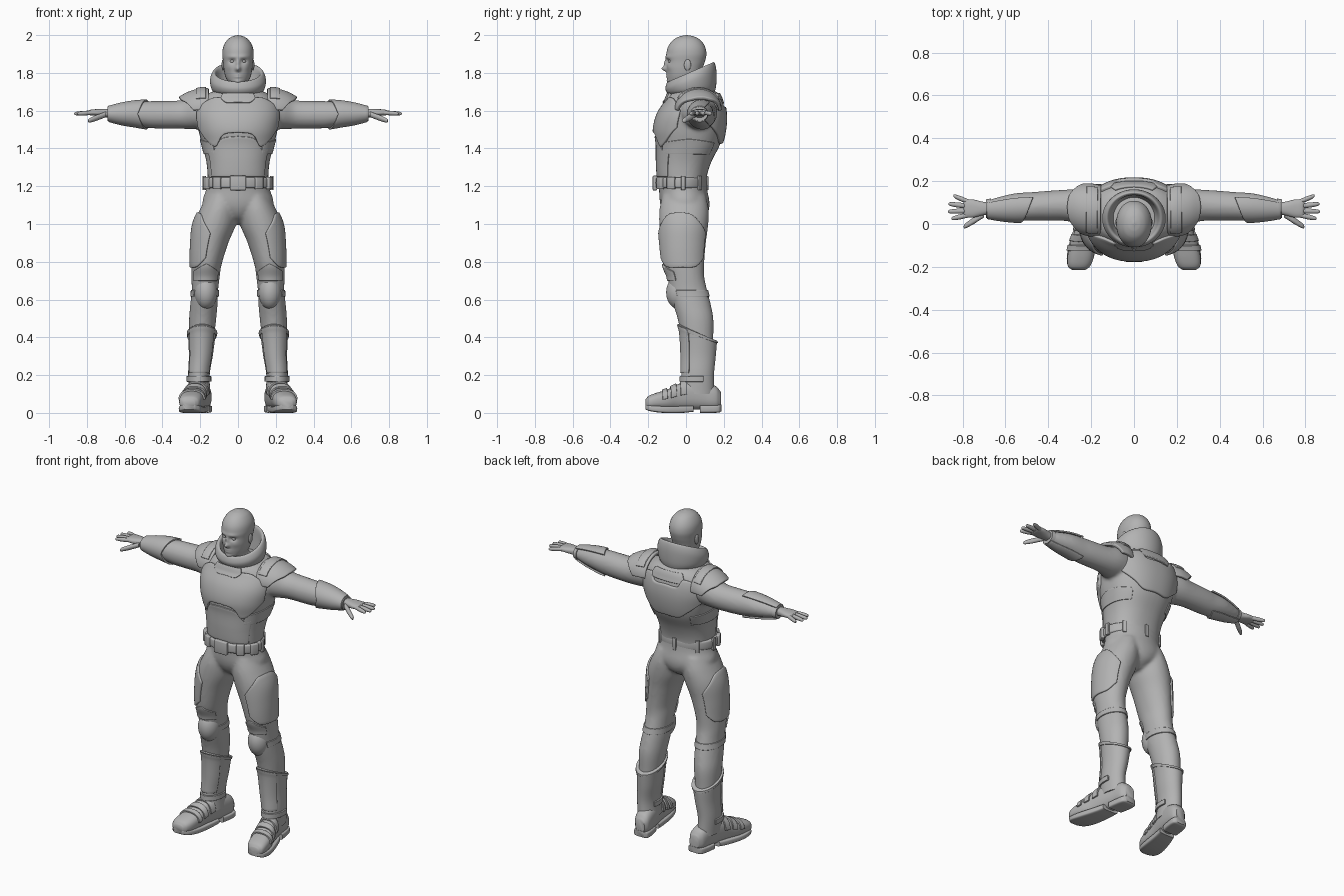
import bpy, bmesh, math
from mathutils import Vector

cube = bpy.data.objects.get("Cube")
if cube:
    bpy.data.objects.remove(cube, do_unlink=True)

grey = bpy.data.materials.new("plain grey")
grey.use_nodes = True
GREY = (0.45, 0.45, 0.45, 1)
grey.diffuse_color = GREY
grey.node_tree.nodes["Principled BSDF"].inputs["Base Color"].default_value = GREY


def sample(rows, t):
    """Smoothly interpolate rows of (t, values...) and return five values."""
    last = len(rows) - 1
    get = lambda i, j: rows[i][j] if j < len(rows[i]) else 0.0
    k = max([i for i in range(last) if rows[i][0] <= t] or [0])

    def tangent(i, j):
        a, b = max(i - 1, 0), min(i + 1, last)
        return (get(b, j) - get(a, j)) / (rows[b][0] - rows[a][0])

    h = rows[k + 1][0] - rows[k][0]
    s = (t - rows[k][0]) / h
    s2, s3 = s * s, s * s * s
    return [(2 * s3 - 3 * s2 + 1) * get(k, j) + (s3 - 2 * s2 + s) * h * tangent(k, j)
            + (3 * s2 - 2 * s3) * get(k + 1, j) + (s3 - s2) * h * tangent(k + 1, j)
            for j in range(1, 6)]


def point(rows, t, angle, axis, power):
    """Point on a lofted surface; rows hold t, centre u, centre v, radius u, radius v, slope."""
    cu, cv, ru, rv, slope = sample(rows, t)
    c, s = math.cos(angle), math.sin(angle)
    u = cu + ru * math.copysign(abs(c) ** (2 / power), c)
    v = cv + rv * math.copysign(abs(s) ** (2 / power), s)
    t += slope * (v - cv)
    return Vector({"x": (t, u, v), "y": (u, t, v), "z": (u, v, t)}[axis])


def add_loft(bm, rows, axis="z", power=2.0, side=1, segs=40, steps=5):
    ts = [a[0] + (b[0] - a[0]) * i / steps for a, b in zip(rows, rows[1:]) for i in range(steps)]
    loops = []
    for t in ts + [rows[-1][0]]:
        ring = [point(rows, t, math.tau * i / segs, axis, power) for i in range(segs)]
        loops.append([bm.verts.new((p.x * side, p.y, p.z)) for p in ring])
    for a, b in zip(loops, loops[1:]):
        for i in range(segs):
            j = (i + 1) % segs
            bm.faces.new((a[i], a[j], b[j], b[i]))
    bm.faces.new(loops[0])
    bm.faces.new(loops[-1])


def finish(name, bm, mirror=False):
    bmesh.ops.recalc_face_normals(bm, faces=bm.faces)
    for f in bm.faces:
        f.smooth = True
    for e in bm.edges:
        if len(e.link_faces) == 2 and e.calc_face_angle() > math.radians(50):
            e.smooth = False
    me = bpy.data.meshes.new(name)
    bm.to_mesh(me)
    bm.free()
    me.materials.append(grey)
    ob = bpy.data.objects.new(name, me)
    bpy.context.scene.collection.objects.link(ob)
    if mirror:
        ob.modifiers.new("Mirror", "MIRROR").use_mirror_merge = False
    return ob


def loft(name, rows, axis="z", power=2.0, mirror=False, **kw):
    bm = bmesh.new()
    add_loft(bm, rows, axis, power, **kw)
    return finish(name, bm, mirror)


def plate(name, rows, mid, half, lo, hi, d, axis="z", power=2.0, mirror=False, nu=32, nv=14):
    """Raised armour panel on a loft; lo and hi are bounds along t, or rows by distance from the middle."""
    edge = lambda b, w: sample(b, abs(w))[0] if isinstance(b, list) else b
    bm = bmesh.new()
    grid = []
    for i in range(nu + 1):
        w = 2 * i / nu - 1
        a, b = edge(lo, w), edge(hi, w)
        grid.append([bm.verts.new(point(rows, a + (b - a) * j / nv, math.radians(mid + half * w), axis, power))
                     for j in range(nv + 1)])
    for i in range(nu):
        for j in range(nv):
            bm.faces.new((grid[i][j], grid[i + 1][j], grid[i + 1][j + 1], grid[i][j + 1]))
    ob = finish(name, bm, mirror)
    solid = ob.modifiers.new("Solidify", "SOLIDIFY")
    solid.thickness, solid.offset = 2 * d, 0
    bevel = ob.modifiers.new("Bevel", "BEVEL")
    bevel.width, bevel.segments = d * 0.5, 2
    bevel.limit_method, bevel.angle_limit = "ANGLE", math.radians(50)
    return ob


def box(name, loc, size, turn=0.0):
    bm = bmesh.new()
    bmesh.ops.create_cube(bm, size=1)
    for v in bm.verts:
        v.co = Vector(a * b for a, b in zip(v.co, size))
    bmesh.ops.bevel(bm, geom=bm.edges[:], offset=min(size) * 0.22, segments=3, profile=0.5, affect="EDGES")
    ob = finish(name, bm)
    ob.location, ob.rotation_euler.z = loc, turn


def ball(name, loc, size):
    bm = bmesh.new()
    bmesh.ops.create_uvsphere(bm, u_segments=32, v_segments=20, radius=1)
    for v in bm.verts:
        v.co = Vector(a * b + c for a, b, c in zip(v.co, size, loc))
    return finish(name, bm, True)


# Body suit: torso, pelvis, legs and arms blended into one skin
torso = [(1.16, 0, -.015, .155, .12), (1.25, 0, -.02, .16, .13), (1.33, 0, -.01, .168, .145),
         (1.42, 0, .012, .19, .168), (1.5, 0, .018, .21, .182), (1.58, 0, .03, .22, .174),
         (1.65, 0, .045, .2, .145), (1.7, 0, .045, .14, .115), (1.715, 0, .045, .06, .06)]
pelvis = [(1, 0, 0, .03, .05), (1.04, 0, 0, .1, .105), (1.1, 0, -.005, .185, .13),
          (1.18, 0, -.015, .17, .128), (1.24, 0, -.02, .162, .128)]
leg = [(.3, .195, .065, .055, .08), (.4, .192, .06, .065, .085), (.5, .187, .05, .072, .095),
       (.58, .18, .03, .072, .1), (.65, .175, .012, .07, .1), (.72, .172, 0, .075, .097),
       (.78, .168, -.012, .08, .108), (.9, .148, -.015, .097, .12), (1, .122, -.012, .112, .13),
       (1.08, .1, -.01, .1, .13), (1.15, .085, -.01, .08, .115)]
arm = [(.12, .06, 1.6, .09, .09), (.22, .07, 1.592, .095, .09), (.3, .086, 1.58, .075, .076),
       (.4, .085, 1.578, .07, .073), (.47, .082, 1.579, .067, .071), (.55, .08, 1.583, .064, .061),
       (.62, .076, 1.583, .053, .049), (.685, .072, 1.583, .038, .032)]
bm = bmesh.new()
add_loft(bm, torso, power=2.3)
add_loft(bm, pelvis)
for side in (1, -1):
    add_loft(bm, leg, side=side)
    add_loft(bm, arm, axis="x", side=side)
suit = finish("body_suit", bm)
remesh = suit.modifiers.new("Remesh", "REMESH")
remesh.mode, remesh.voxel_size, remesh.use_smooth_shade = "VOXEL", .01, True
soft = suit.modifiers.new("Smooth", "SMOOTH")
soft.factor, soft.iterations = .5, 5

# Torso armour
plate("chest_plate", torso, -90, 72, [(0, 1.485), (.27, 1.472), (.5, 1.41), (1, 1.51)],
      [(0, 1.665), (.4, 1.665), (.6, 1.66), (1, 1.6)], .012, power=2.3)
plate("chest_clasp", torso, -90, 24, [(0, 1.635), (.6, 1.635), (1, 1.66)], 1.685, .018, power=2.3)
plate("belly_plate", torso, -90, 58, 1.25, [(0, 1.465), (.4, 1.45), (.7, 1.39), (1, 1.4)], .005, power=2.3)
plate("back_plate", torso, 90, 62, [(0, 1.43), (.35, 1.43), (.6, 1.47), (1, 1.53)],
      [(0, 1.62), (.3, 1.62), (.45, 1.66), (1, 1.63)], .013, power=2.3)
plate("upper_back_plate", torso, 90, 30, 1.635, 1.69, .008, power=2.3)
plate("rib_plate", torso, 0, 50, 1.37, [(0, 1.45), (1, 1.43)], .005, power=2.3, mirror=True)

# Flared collar, open at the top
collar = [(0, 0, .035, .115, .115), (1, 0, .03, .14, .13), (2, 0, .026, .148, .135), (3, 0, .025, .134, .126),
          (4, 0, .025, .118, .112), (5, 0, .028, .108, .104), (6, 0, .032, .09, .09)]
heights = [(0, 1.685, .05), (1, 1.715, .16), (2, 1.765, .34), (3, 1.803, .42),
           (4, 1.8, .42), (5, 1.75, .3), (6, 1.685, .05)]
bm = bmesh.new()
add_loft(bm, collar, segs=64)
for v in bm.verts:
    h, slope = sample(heights, v.co.z)[:2]
    v.co.z = h + slope * (v.co.y - .03)
finish("collar", bm)
loft("collar_base", [(1.655, 0, .04, .165, .15), (1.675, 0, .04, .16, .148), (1.7, 0, .04, .12, .12)])

# Head, sculpted with soft bumps at (x, z, push, width, height)
head = [(1.66, 0, .03, .065, .07), (1.72, 0, .018, .058, .068), (1.745, 0, -.01, .052, .08),
        (1.78, 0, -.01, .067, .088), (1.82, 0, -.008, .075, .094), (1.86, 0, -.002, .079, .102),
        (1.9, 0, .002, .083, .106), (1.94, 0, .003, .077, .097), (1.975, 0, .004, .056, .071),
        (1.993, 0, .004, .03, .038), (2, 0, .004, .003, .004)]
bumps = [(0, 1.822, -.026, .013, .014), (0, 1.852, -.012, .01, .02), (.03, 1.862, .012, .017, .011),
         (.028, 1.885, -.005, .03, .01), (0, 1.783, -.009, .022, .011), (0, 1.784, .006, .02, .003),
         (0, 1.752, -.007, .02, .014), (.045, 1.83, -.004, .018, .018)]
face = loft("head", head, power=2.1, segs=96, steps=8)
for v in face.data.vertices:
    if v.co.y < -.03:
        x, z = abs(v.co.x), v.co.z
        v.co.y += sum(p * math.exp(-((x - bx) / w) ** 2 - ((z - bz) / h) ** 2) for bx, bz, p, w, h in bumps)
ball("ears", (.079, .008, 1.842), (.008, .018, .03))
ball("eyes", (.03, -.082, 1.861), (.012, .012, .009))

# Shoulder pads and forearm guards
pad = [(.15, .06, 1.605, .11, .105), (.2, .065, 1.607, .115, .102), (.26, .072, 1.602, .105, .09),
       (.31, .08, 1.595, .085, .07)]
plate("shoulder_pads", pad, 90, 92, .155, [(0, .31), (.4, .3), (.7, .27), (1, .235)], .009, "x", mirror=True)
plate("pad_ridges", pad, 90, 60, .17, .22, .015, "x", mirror=True)
guard = [(t, y, z, a + .006, b + .006) for t, y, z, a, b in arm[4:]]
plate("forearm_guards", guard, 180, 125, [(0, .53), (.5, .5), (1, .47)], .685, .005, "x", mirror=True)
loft("cuffs", [(.668, .073, 1.583, .046, .041), (.69, .072, 1.583, .043, .038)], "x", mirror=True)

# Hands
loft("palms", [(.67, .072, 1.585, .026, .024), (.71, .072, 1.588, .033, .022), (.75, .072, 1.59, .042, .018),
               (.785, .072, 1.59, .041, .014), (.795, .072, 1.589, .034, .007)], "x", 2.4, True)


def digit(name, start, end, r):
    rows = [(0, r), (.3, r), (.5, r * 1.05), (.85, r * .85), (.96, r * .6), (1, r * .1)]
    a, b = Vector(start), Vector(end)
    loft(name, [(*a.lerp(b, s), q, q) for s, q in rows], "x", mirror=True, segs=16)


for i, (y, x, tip) in enumerate([(.043, .852, .025), (.062, .868, .058), (.082, .866, .094), (.101, .843, .132)]):
    digit(f"finger_{i + 1}", (.765, y, 1.59), (x, tip, 1.584), .0115)
digit("thumbs", (.7, .045, 1.58), (.795, -.014, 1.545), .015)

# Belt with buckle, pouches and loops
belt = [(1.19, 0, -.027, .172, .13), (1.197, 0, -.027, .178, .136), (1.238, 0, -.027, .178, .136),
        (1.245, 0, -.027, .172, .13)]
loft("belt", belt, segs=64)
for name, angle, size in [("buckle", -90, (.024, .085, .078)), ("loop_back", 90, (.016, .022, .075)),
                          *[(f"pouch_{a}", a, (.024, .045, .066)) for a in (-52, -128, -22, -158)],
                          *[(f"loop_{a}", a, (.016, .022, .075)) for a in (5, 175, 45, 135)]]:
    a = math.radians(angle)
    p = point(belt, 1.217, a, "z", 2)
    box(name, p, size, math.atan2(math.sin(a) / .136, math.cos(a) / .178))

# Leg armour
plate("thigh_plates", leg, -10, 75, [(0, .77), (.6, .775), (1, .82)],
      [(0, 1.06), (.35, 1.05), (.7, 1), (1, .95)], .009, mirror=True)
plate("knee_upper_plates", leg, -90, 55, .7, [(0, .79), (1, .75)], .007, mirror=True)
ball("knee_pads", (.17, -.035, .638), (.061, .07, .09))
plate("knee_straps", leg, 90, 130, .615, .65, .005, mirror=True)

# Boots with slanted tops, shin plates, soles and straps
shaft = [(.1, .203, .06, .057, .09), (.2, .207, .062, .057, .086), (.3, .197, .067, .063, .09, -.05),
         (.4, .192, .066, .072, .097, -.35), (.425, .19, .06, .076, .103, -.43)]
loft("boot_shafts", shaft, mirror=True)
plate("shin_plates", shaft, -90, 58, .21, .42, .007, mirror=True)
plate("boot_rims", shaft, 90, 180, .405, .425, .005, mirror=True, nu=48)
foot = [(-.215, .258, .05, .03, .02), (-.2, .257, .055, .05, .033), (-.16, .25, .062, .061, .043),
        (-.1, .24, .07, .061, .053), (-.04, .225, .085, .055, .068), (.03, .208, .095, .054, .077),
        (.1, .195, .09, .052, .072), (.16, .188, .08, .047, .06), (.185, .184, .07, .03, .04)]
loft("boot_feet", foot, "y", 2.5, True)
for i, (a, b) in enumerate([(-.125, -.098), (-.08, -.05), (-.03, .005)]):
    plate(f"foot_straps_{i + 1}", foot, 90, 88, a, b, .009, "y", 2.5, True)
plate("ankle_straps", shaft, -90, 110, .165, .195, .009, mirror=True)
loft("front_soles", [(-.215, .258, .032, .03, .014), (-.19, .256, .025, .055, .016), (-.12, .244, .018, .065, .018),
                     (-.02, .222, .018, .058, .018), (.04, .207, .022, .052, .016)], "y", 5, True)
loft("heels", [(.075, .2, .02, .05, .02), (.13, .191, .02, .052, .02), (.175, .185, .022, .046, .02),
               (.187, .184, .026, .03, .018)], "y", 5, True)
